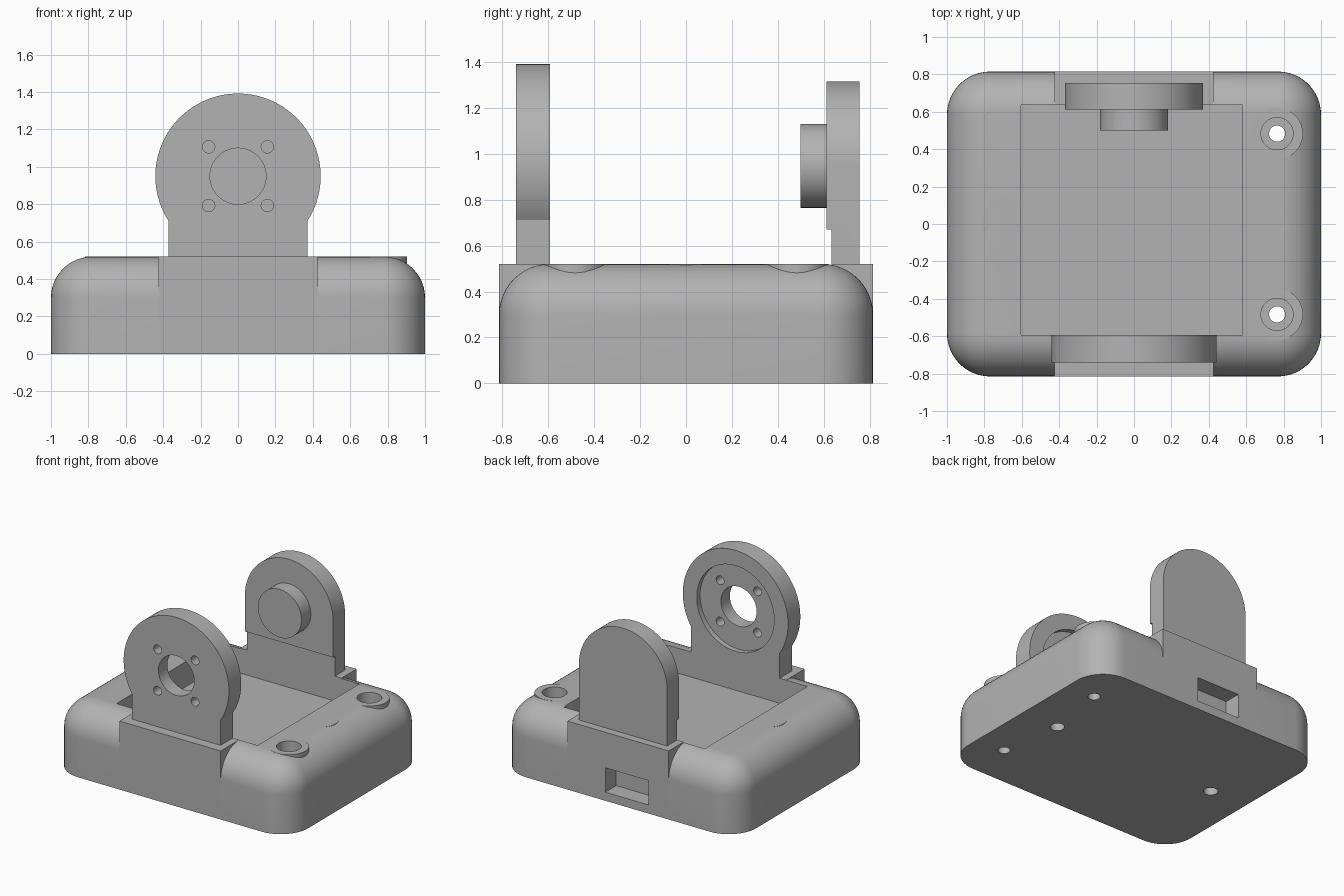
import bpy
import bmesh
from math import sin, cos, pi, asin, radians
from mathutils import Matrix, Vector

cube = bpy.data.objects.get("Cube")
if cube:
    bpy.data.objects.remove(cube, do_unlink=True)

# Single plain grey material
GREY = (0.45, 0.45, 0.45, 1)
mat = bpy.data.materials.new("plain_grey")
mat.use_nodes = True
mat.diffuse_color = GREY
bsdf = next(n for n in mat.node_tree.nodes if n.type == 'BSDF_PRINCIPLED')
bsdf.inputs["Base Color"].default_value = GREY
bsdf.inputs["Roughness"].default_value = 0.6

TOP = 0.52           # top of the base
HALF_X, HALF_Y = 1.0, 0.815
AXIS = 0.95          # height of the pivot axis


def finish(name, bm):
    bmesh.ops.recalc_face_normals(bm, faces=bm.faces)
    mesh = bpy.data.meshes.new(name)
    bm.to_mesh(mesh)
    bm.free()
    mesh.materials.append(mat)
    ob = bpy.data.objects.new(name, mesh)
    bpy.context.collection.objects.link(ob)
    return ob


def box(name, low, high):
    bm = bmesh.new()
    bmesh.ops.create_cube(bm, size=1)
    low, high = Vector(low), Vector(high)
    for v in bm.verts:
        v.co = (low + high) / 2 + v.co * (high - low)
    return finish(name, bm)


def cylinder(name, centre, radius, length, along_y=False):
    bm = bmesh.new()
    turn = Matrix.Rotation(pi / 2, 4, 'X') if along_y else Matrix()
    bmesh.ops.create_cone(bm, cap_ends=True, segments=64, radius1=radius, radius2=radius,
                          depth=length, matrix=Matrix.Translation(centre) @ turn)
    return finish(name, bm)


def post(name, half, radius, centre, bottom, y0, y1):
    """Upright plate with a round head on a straight neck."""
    start = -asin(min(1, (radius ** 2 - half ** 2) ** 0.5 / radius))
    n = 72
    outline = [(half, bottom)]
    for i in range(n + 1):
        a = start + (pi - 2 * start) * i / n
        outline.append((radius * cos(a), centre + radius * sin(a)))
    outline.append((-half, bottom))
    bm = bmesh.new()
    face = bm.faces.new([bm.verts.new((x, y0, z)) for x, z in outline])
    new = bmesh.ops.extrude_face_region(bm, geom=[face])["geom"]
    bmesh.ops.translate(bm, vec=(0, y1 - y0, 0),
                        verts=[g for g in new if isinstance(g, bmesh.types.BMVert)])
    return finish(name, bm)


def combine(target, other, operation):
    other.hide_render = True
    mod = target.modifiers.new("combine", 'BOOLEAN')
    mod.operation = operation
    mod.solver = 'EXACT'
    mod.object = other
    bpy.context.view_layer.objects.active = target
    bpy.ops.object.modifier_apply(modifier=mod.name)
    bpy.data.objects.remove(other, do_unlink=True)


def rounded_base(name, corner=0.23, edge=0.22, steps=12):
    """Rounded rectangle with a rolled top edge, built as stacked rings."""
    levels = [(0, 0)]
    for i in range(steps + 1):
        a = pi / 2 * i / steps
        levels.append((edge * (1 - cos(a)), TOP - edge + edge * sin(a)))
    bm = bmesh.new()
    rings = []
    for inset, z in levels:
        ring = []
        r = corner - inset
        for q, (sx, sy) in enumerate([(1, 1), (-1, 1), (-1, -1), (1, -1)]):
            for k in range(steps + 1):
                a = pi / 2 * (q + k / steps)
                ring.append(bm.verts.new((sx * (HALF_X - corner) + r * cos(a),
                                          sy * (HALF_Y - corner) + r * sin(a), z)))
        rings.append(ring)
    for low, high in zip(rings, rings[1:]):
        for i in range(len(low)):
            j = (i + 1) % len(low)
            bm.faces.new((low[i], low[j], high[j], high[i]))
    bm.faces.new(rings[0][::-1])
    bm.faces.new(rings[-1])
    return finish(name, bm)


# Base with square shoulders under the posts
base = rounded_base("base")
for side in (-1, 1):
    y0, y1 = sorted((side * 0.5, side * HALF_Y))
    combine(base, box("shoulder", (-0.425, y0, 0), (0.425, y1, TOP)), 'UNION')

# Screw bosses and hidden pillars that break through the rolled edge
for side in (-1, 1):
    combine(base, cylinder("boss", (0.765, side * 0.483, 0.3), 0.138, 2 * (TOP - 0.3)), 'UNION')
    combine(base, cylinder("pillar", (side * 0.69, 0, 0.3), 0.128, 2 * (TOP - 0.3)), 'UNION')

# Tray, cable slot and screw holes
combine(base, box("tray_cut", (-0.605, -0.593, 0.33), (0.58, 0.635, 0.9)), 'DIFFERENCE')
combine(base, box("slot_cut", (-0.255, 0.685, 0.065), (0.107, 0.95, 0.25)), 'DIFFERENCE')
for side in (-1, 1):
    y = side * 0.483
    combine(base, cylinder("bore_cut", (0.765, y, 0.55), 0.086, 0.5), 'DIFFERENCE')
    combine(base, cylinder("hole_cut", (0.765, y, 0.2), 0.043, 0.8), 'DIFFERENCE')
    combine(base, cylinder("blind_cut", (side * 0.69, 0, 0.1), 0.05, 0.6), 'DIFFERENCE')

# Front post with horn recess, centre hole and four screw holes
front_post = post("front_post", 0.372, 0.442, AXIS, TOP, -0.74, -0.593)
combine(front_post, cylinder("recess_cut", (0, -0.533, AXIS), 0.325, 0.2, True), 'DIFFERENCE')
combine(front_post, cylinder("centre_cut", (0, -0.67, AXIS), 0.15, 0.5, True), 'DIFFERENCE')
for sx in (-1, 1):
    for sz in (-1, 1):
        combine(front_post, cylinder("screw_cut", (sx * 0.157, -0.67, AXIS + sz * 0.157),
                                     0.033, 0.5, True), 'DIFFERENCE')

# Back post with a thicker upper half and a pivot knob
back_post = post("back_post", 0.37, 0.37, 0.946, TOP, 0.635, 0.755)
combine(back_post, post("back_lip", 0.37, 0.37, 0.946, 0.67, 0.612, 0.7), 'UNION')
knob = cylinder("pivot_knob", (0, 0.56, 0.948), 0.183, 0.12, True)

# Smooth shading on the round surfaces only
bpy.ops.object.select_all(action='DESELECT')
for ob in (base, front_post, back_post, knob):
    ob.select_set(True)
bpy.context.view_layer.objects.active = base
bpy.ops.object.shade_smooth_by_angle(angle=radians(30))
